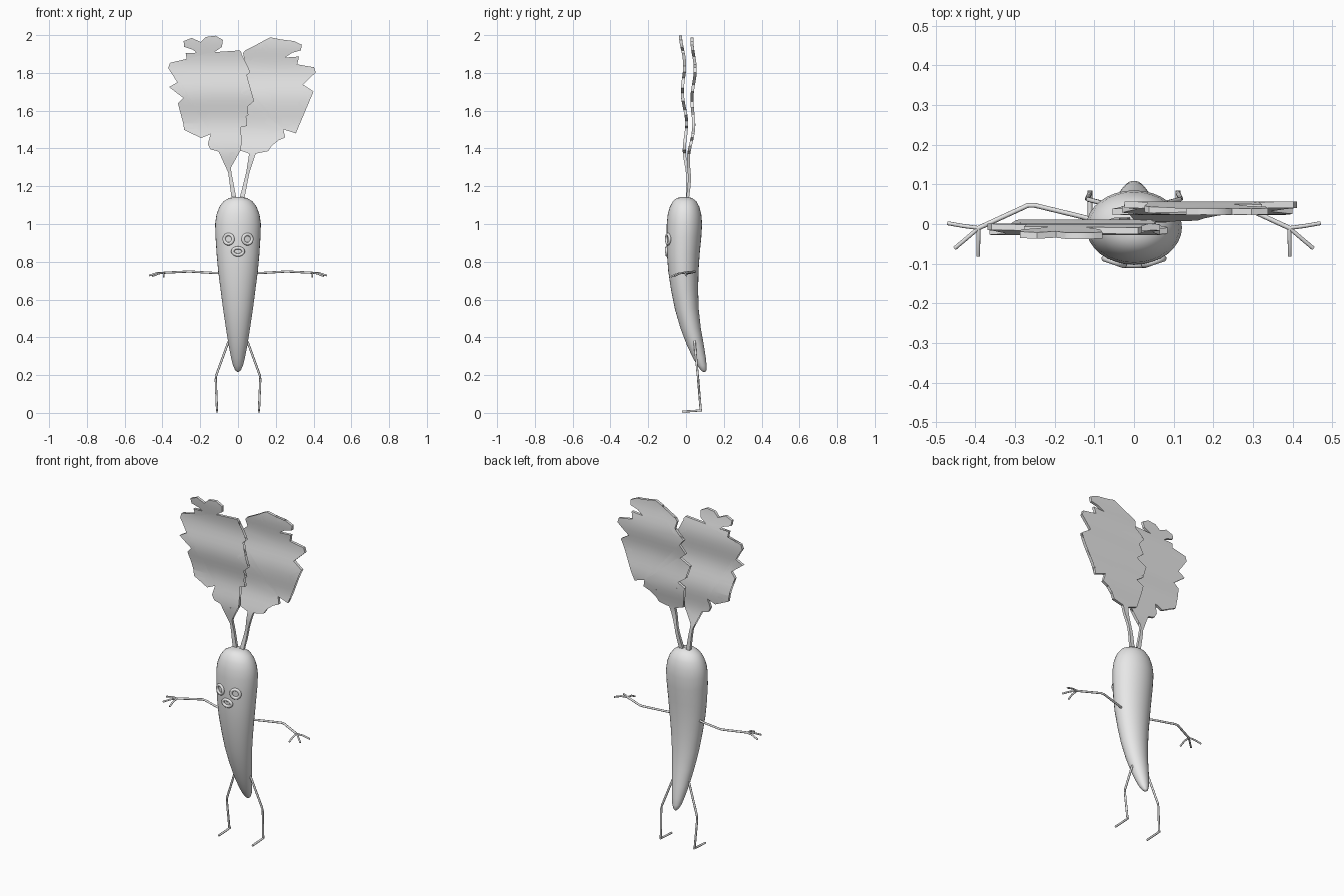
import bpy, bmesh, math
from mathutils import Vector, Matrix

if "Cube" in bpy.data.objects:
    bpy.data.objects.remove(bpy.data.objects["Cube"])

grey = bpy.data.materials.new("plain grey")
grey.diffuse_color = (0.8, 0.8, 0.8, 1)
grey.use_nodes = True
grey.node_tree.nodes["Principled BSDF"].inputs["Base Color"].default_value = grey.diffuse_color


def finish(bm, name, angle=40):
    bmesh.ops.recalc_face_normals(bm, faces=bm.faces)
    me = bpy.data.meshes.new(name)
    bm.to_mesh(me)
    bm.free()
    ob = bpy.data.objects.new(name, me)
    bpy.context.collection.objects.link(ob)
    me.materials.append(grey)
    bpy.ops.object.select_all(action='DESELECT')
    ob.select_set(True)
    bpy.context.view_layer.objects.active = ob
    bpy.ops.object.shade_smooth_by_angle(angle=math.radians(angle))
    return ob


# Carrot body: rings of (z, half width, front y, back y)
rings = [(1.143, 0.02, -0.03, 0.015), (1.137, 0.048, -0.05, 0.033),
         (1.12, 0.077, -0.07, 0.055), (1.09, 0.099, -0.086, 0.071),
         (1.05, 0.114, -0.097, 0.081), (1.0, 0.121, -0.102, 0.085),
         (0.93, 0.119, -0.103, 0.081), (0.84, 0.113, -0.101, 0.072),
         (0.75, 0.105, -0.094, 0.066), (0.65, 0.092, -0.079, 0.064),
         (0.55, 0.079, -0.059, 0.067), (0.45, 0.064, -0.030, 0.078),
         (0.36, 0.050, 0.004, 0.094), (0.29, 0.036, 0.037, 0.105),
         (0.25, 0.026, 0.060, 0.109), (0.226, 0.015, 0.078, 0.108),
         (0.217, 0.005, 0.090, 0.102)]
N = 32
bm = bmesh.new()
loops = []
for z, w, f, b in rings:
    loops.append([bm.verts.new((w * math.cos(2 * math.pi * i / N),
                                (f + b) / 2 + (b - f) / 2 * math.sin(2 * math.pi * i / N), z))
                  for i in range(N)])
for lo, hi in zip(loops, loops[1:]):
    for i in range(N):
        j = (i + 1) % N
        bm.faces.new((lo[i], lo[j], hi[j], hi[i]))
bm.faces.new(loops[0])
bm.faces.new(loops[-1])
finish(bm, "carrot_body", 60)


# Leaf outline in hundredths, stem base at the origin, clockwise from the stem
outline = [(-3.5, 0), (-5.2, 13), (-8, 23.5), (-14.5, 25.2), (-16, 28), (-14.5, 33.3),
           (-19.5, 31.2), (-23, 33), (-21.8, 37.2), (-28.5, 35.5), (-29, 39), (-25.3, 46),
           (-30, 45.5), (-31.8, 49.5), (-29, 52.5), (-36.5, 58.2), (-30.7, 61.5), (-37, 68.3),
           (-36, 71), (-27, 72), (-27.7, 76.2), (-20.3, 75.2), (-24, 78), (-28.5, 79.5),
           (-28.8, 82.5), (-24.5, 84.2), (-19.7, 82), (-17, 84.7), (-12, 85.4), (-8, 83.2),
           (-8.5, 79.5), (-12.5, 76.7), (1, 77.6), (2, 76.2), (0, 69.3), (6.5, 66.2),
           (3, 63), (6.5, 57.7), (1.5, 55), (8.5, 50.8), (3, 46), (5.5, 43.4),
           (0.5, 40.2), (4.8, 37.6), (-1.5, 36.5), (0, 33), (1.8, 28), (1.5, 25),
           (-4.5, 23.3), (-3.5, 13), (-1, 0)]


def leaf(name, side, tilt, y_of):
    bm = bmesh.new()
    rot = Matrix.Rotation(tilt, 3, 'Y')
    pts = [rot @ Vector((side * x / 100, 0, z / 100)) for x, z in outline]
    bm.faces.new([bm.verts.new(p + Vector((0, 0, 1.143))) for p in pts])
    bmesh.ops.triangulate(bm, faces=bm.faces)
    # slice into bands so the sheet can ripple
    for k in range(1, 29):
        bmesh.ops.bisect_plane(bm, geom=bm.verts[:] + bm.edges[:] + bm.faces[:],
                               plane_co=(0, 0, 1.143 + k * 0.03), plane_no=(0, 0, 1))
    bmesh.ops.triangulate(bm, faces=bm.faces)
    for v in bm.verts:
        v.co.y = y_of(v.co.z) - 0.008
    sheet = bm.faces[:]
    ret = bmesh.ops.extrude_face_region(bm, geom=sheet, use_keep_orig=True)
    for v in [g for g in ret['geom'] if isinstance(g, bmesh.types.BMVert)]:
        v.co.y += 0.016
    finish(bm, name)


def ripple(z):
    return 0.009 * math.sin((z - 1.46) * 2 * math.pi / 0.31) * min(1, (z - 1.14) / 0.2)


leaf("left_leaf", 1, 0, lambda z: 0.008 - 0.034 * (z - 1.14) + ripple(z))
leaf("right_leaf", -1, math.radians(3.5),
     lambda z: 0.008 + 0.032 * min(1, (z - 1.14) / 0.5) + ripple(z + 0.03))


# Limbs: thin bent tubes through a few points
def tube(name, pts, r):
    bm = bmesh.new()
    pts = [Vector(p) for p in pts]
    n = 10
    loops = []
    for i, p in enumerate(pts):
        d = (pts[min(i + 1, len(pts) - 1)] - pts[max(i - 1, 0)]).normalized()
        q = d.to_track_quat('Z', 'Y')
        loops.append([bm.verts.new(p + q @ Vector((r * math.cos(2 * math.pi * k / n),
                                                   r * math.sin(2 * math.pi * k / n), 0)))
                      for k in range(n)])
    for lo, hi in zip(loops, loops[1:]):
        for k in range(n):
            j = (k + 1) % n
            bm.faces.new((lo[k], lo[j], hi[j], hi[k]))
    bm.faces.new(loops[0])
    bm.faces.new(loops[-1])
    finish(bm, name, 50)


for s, label in ((-1, "left"), (1, "right")):
    def flip(pts):
        return [(s * x, y, z) for x, y, z in pts]
    wrist = (0.392, -0.010, 0.742)
    tube(label + "_arm", flip([(0.07, 0.0, 0.738), (0.13, 0.018, 0.741), (0.25, 0.047, 0.748),
                               (0.268, 0.047, 0.748), wrist]), 0.006)
    tube(label + "_outer_finger", flip([wrist, (0.43, -0.005, 0.74), (0.47, 0.002, 0.727)]), 0.005)
    tube(label + "_middle_finger", flip([wrist, (0.42, -0.034, 0.738), (0.452, -0.061, 0.725)]), 0.005)
    tube(label + "_inner_finger", flip([wrist, (0.393, -0.05, 0.736), (0.393, -0.08, 0.720)]), 0.005)
    tube(label + "_leg", flip([(0.04, 0.045, 0.40), (0.055, 0.046, 0.365), (0.115, 0.062, 0.20),
                               (0.118, 0.064, 0.18), (0.111, 0.078, 0.012)]), 0.006)
    tube(label + "_foot", flip([(0.111, 0.084, 0.014), (0.111, 0.04, 0.010), (0.111, -0.022, 0.007)]), 0.006)


# Face: raised rings laid on the front of the body
def ring(name, x, y, z, turn, lean, sx, sz):
    bm = bmesh.new()
    mat = (Matrix.Translation((x, y, z)) @ Matrix.Rotation(turn, 4, 'Z')
           @ Matrix.Rotation(lean, 4, 'X'))
    n, m = 28, 10
    grid = []
    for i in range(n):
        a = 2 * math.pi * i / n
        row = []
        for k in range(m):
            b = 2 * math.pi * k / m
            t = 0.0085 * math.cos(b)
            row.append(bm.verts.new(mat @ Vector(((sx + t) * math.cos(a), 0.0085 * math.sin(b),
                                                  (sz + t) * math.sin(a)))))
        grid.append(row)
    for i in range(n):
        for k in range(m):
            i2, k2 = (i + 1) % n, (k + 1) % m
            bm.faces.new((grid[i][k], grid[i2][k], grid[i2][k2], grid[i][k2]))
    finish(bm, name, 60)


ring("left_eye", -0.05, -0.095, 0.92, -0.33, 0, 0.025, 0.025)
ring("right_eye", 0.05, -0.095, 0.92, 0.33, 0, 0.025, 0.025)
ring("mouth", 0, -0.102, 0.855, 0, 0.03, 0.028, 0.019)
